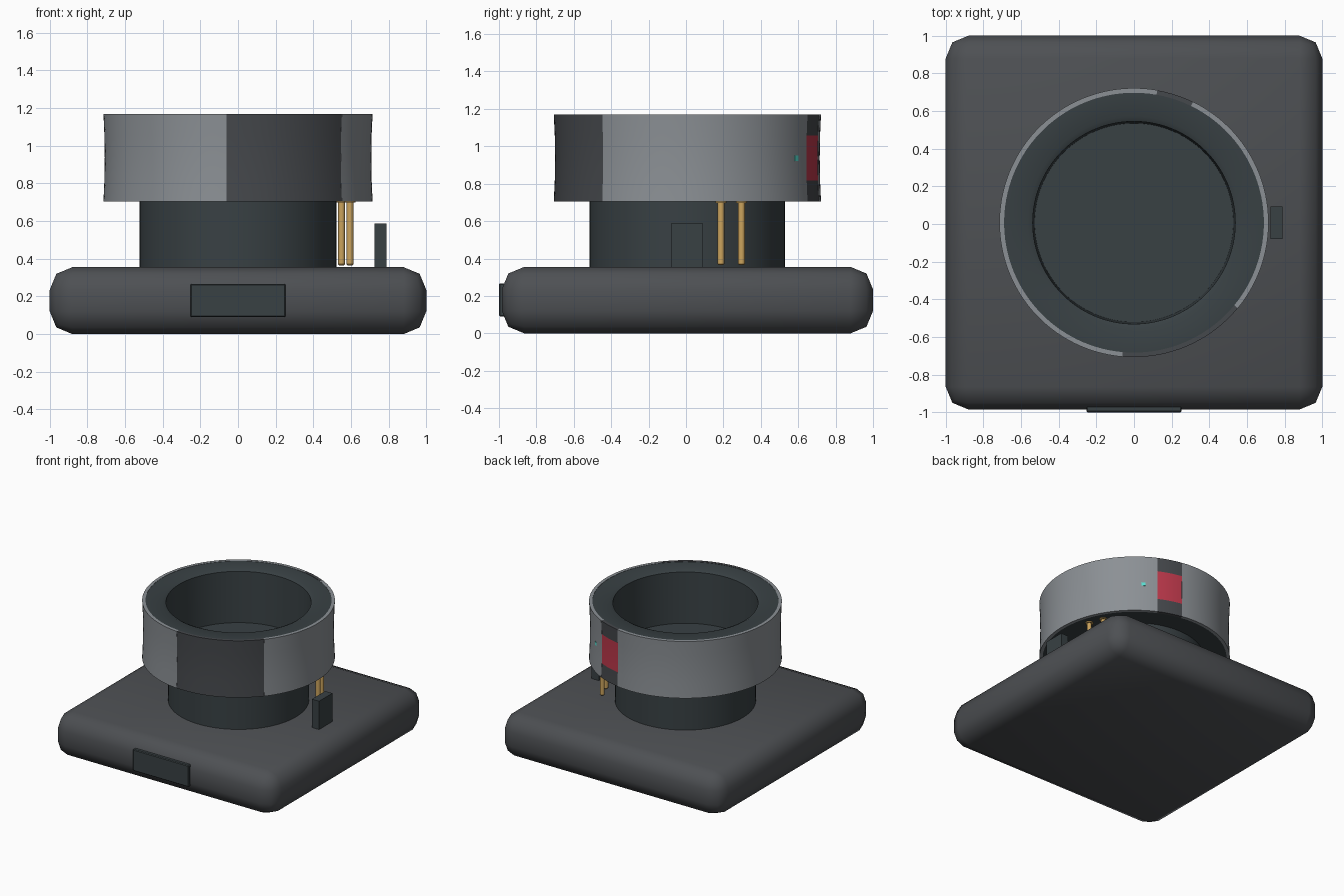
import bpy, bmesh, math

if "Cube" in bpy.data.objects:
    bpy.data.objects.remove(bpy.data.objects["Cube"])

CY = 0.007  # y of the round parts' axis


def material(name, rgb):
    m = bpy.data.materials.new(name)
    m.diffuse_color = (*rgb, 1)
    m.use_nodes = True
    m.node_tree.nodes["Principled BSDF"].inputs["Base Color"].default_value = m.diffuse_color
    return m


BASE = material("charcoal", (0.075, 0.08, 0.087))
DARK = material("dark_slate", (0.04, 0.052, 0.057))
SHELL = material("silver_grey", (0.26, 0.28, 0.30))
PANEL = material("panel_grey", (0.06, 0.065, 0.072))
RED = material("red", (0.5, 0.04, 0.07))
GOLD = material("gold", (0.6, 0.37, 0.11))
CYAN = material("cyan", (0.1, 0.75, 0.65))


def finish(name, bm, mat, angle=30):
    bmesh.ops.remove_doubles(bm, verts=bm.verts, dist=1e-5)
    bmesh.ops.recalc_face_normals(bm, faces=bm.faces)
    me = bpy.data.meshes.new(name)
    bm.to_mesh(me)
    bm.free()
    ob = bpy.data.objects.new(name, me)
    bpy.context.collection.objects.link(ob)
    me.materials.append(mat)
    bpy.ops.object.select_all(action='DESELECT')
    ob.select_set(True)
    bpy.context.view_layer.objects.active = ob
    bpy.ops.object.shade_smooth_by_angle(angle=math.radians(angle))
    return ob


def sweep(name, profile, mat, a0=0, a1=360, centre=(0, CY)):
    """Turn a closed (radius, z) profile about a vertical axis from a0 to a1 degrees."""
    bm = bmesh.new()
    n = max(2, round((a1 - a0) / 3))
    rows = []
    for i in range(n + 1):
        a = math.radians(a0 + (a1 - a0) * i / n)
        rows.append([bm.verts.new((centre[0] + r * math.cos(a), centre[1] + r * math.sin(a), z))
                     for r, z in profile])
    k = len(profile)
    for p, q in zip(rows, rows[1:]):
        for j in range(k):
            if profile[j][0] == 0 and profile[(j + 1) % k][0] == 0:
                continue
            bm.faces.new((p[j], q[j], q[(j + 1) % k], p[(j + 1) % k]))
    if a1 - a0 < 360:
        bm.faces.new(rows[0])
        bm.faces.new(rows[-1])
    bmesh.ops.dissolve_degenerate(bm, dist=1e-6, edges=bm.edges)
    return finish(name, bm, mat)


def box(name, lo, hi, mat, bevel=0, segments=2):
    bm = bmesh.new()
    bmesh.ops.create_cube(bm, size=1)
    for v in bm.verts:
        v.co = [(l + h) / 2 + c * (h - l) for l, h, c in zip(lo, hi, v.co)]
    if bevel:
        bmesh.ops.bevel(bm, geom=bm.edges[:], offset=bevel, segments=segments,
                        profile=0.5, affect='EDGES')
    return finish(name, bm, mat, 60 if bevel > 0.05 else 30)


def band(z0, z1, r_in, waist=0.007, r=0.715):
    """Thin wall section, slightly waisted at mid height."""
    mid = 0.9375
    def out(z):
        return r - waist * (1 - (abs(z - mid) / 0.2325) ** 2)
    zs = [z0 + (z1 - z0) * i / 4 for i in range(5)]
    return [(r_in, z0)] + [(out(z), z) for z in zs] + [(r_in, z1)]


# Rounded base with front panel and rear-side latch block
box("base", (-1, -0.985, 0), (1, 1, 0.355), BASE, 0.12)
box("front_panel", (-0.253, -1, 0.09), (0.253, -0.95, 0.267), DARK, 0.006, 1)
box("side_block", (0.725, -0.08, 0.34), (0.79, 0.092, 0.587), DARK)

# Neck and hollow cup
sweep("neck", [(0, 0.34), (0.522, 0.34), (0.522, 0.715), (0, 0.715)], DARK)
sweep("cup", [(0, 0.706), (0.692, 0.706), (0.692, 1.168), (0.565, 1.168),
              (0.538, 1.155), (0.528, 0.74), (0, 0.74)], DARK)

# Light outer shell in two pieces, with dark inserts in the gaps
GAP_BACK, GAP_FRONT = (64, 80), (265, 320.5)
wall = band(0.705, 1.17, 0.69)
sweep("shell_left", wall, SHELL, GAP_BACK[1], GAP_FRONT[0])
sweep("shell_right", wall, SHELL, GAP_FRONT[1] - 360, GAP_BACK[0])
sweep("front_insert", band(0.705, 1.17, 0.69, r=0.714), PANEL, *GAP_FRONT)

# Back insert with red window
sweep("back_insert_lower", band(0.705, 0.818, 0.69, r=0.714), PANEL, *GAP_BACK)
sweep("red_window", band(0.818, 1.058, 0.69, r=0.714), RED, *GAP_BACK)
sweep("back_insert_upper", band(1.058, 1.17, 0.69, r=0.714), PANEL, *GAP_BACK)

# Indicator light
sweep("indicator_light", [(0.70, 0.922), (0.711, 0.922), (0.711, 0.95), (0.70, 0.95)],
      CYAN, 54.2, 56.6)

# Contact pins under the ring, each with a small flange
for i, (x, y) in enumerate([(0.595, 0.187), (0.55, 0.297)]):
    sweep(f"contact_pin_{i + 1}",
          [(0, 0.365), (0.013, 0.365), (0.018, 0.371), (0.018, 0.698),
           (0.03, 0.698), (0.03, 0.707), (0, 0.707)], GOLD, centre=(x, y))
